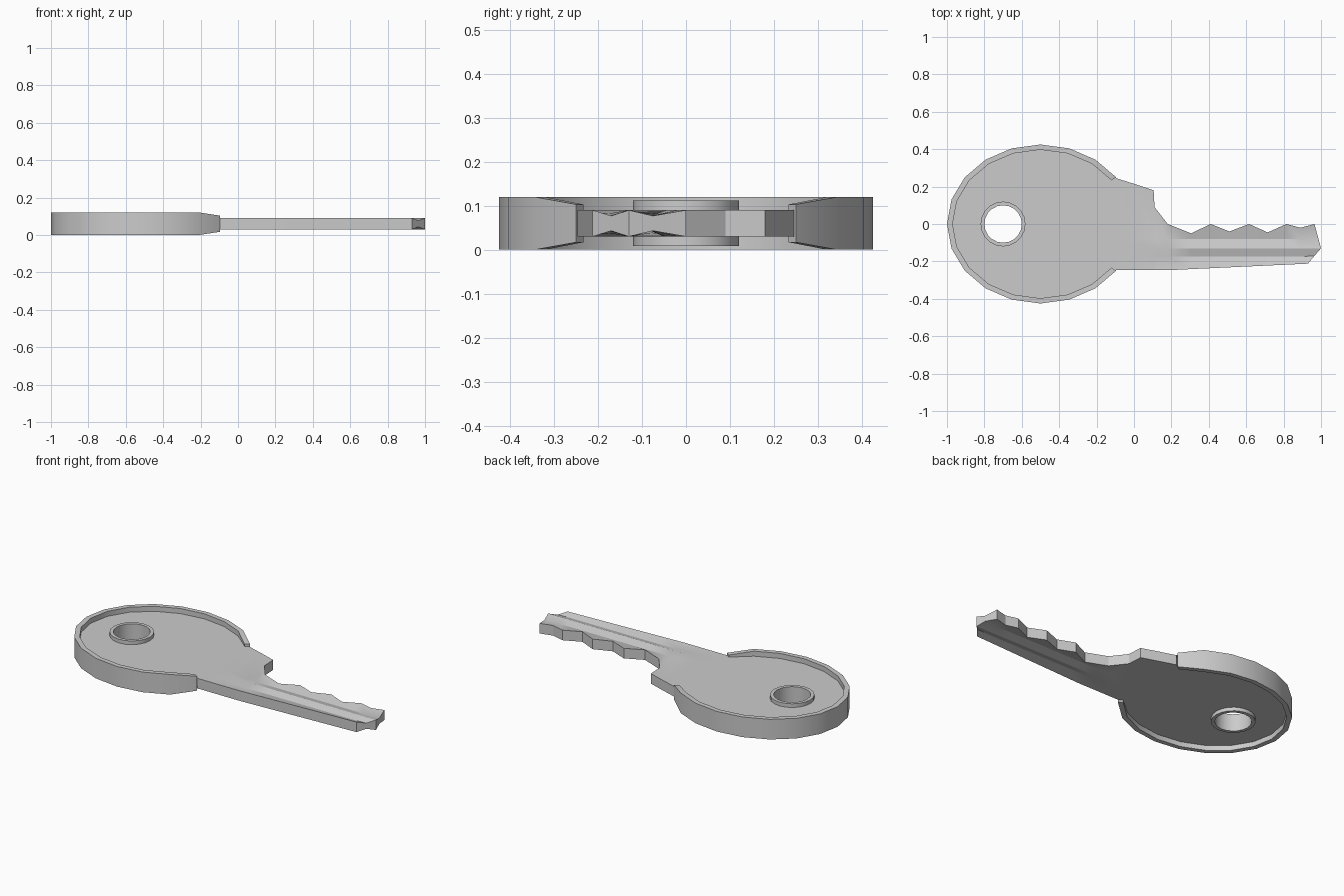
import bpy, bmesh
from math import cos, sin, pi, radians

if "Cube" in bpy.data.objects:
    bpy.data.objects.remove(bpy.data.objects["Cube"])

MID = 0.06          # mid-plane height of the key
N = 20              # sides of the head and hole


def make(name, build):
    bm = bmesh.new()
    build(bm)
    bmesh.ops.recalc_face_normals(bm, faces=bm.faces)
    for f in bm.faces:
        f.smooth = True
    me = bpy.data.meshes.new(name)
    bm.to_mesh(me)
    bm.free()
    me.set_sharp_from_angle(angle=radians(25))
    ob = bpy.data.objects.new(name, me)
    bpy.context.collection.objects.link(ob)
    return ob


def oval(i, rx, ry, cx):
    a = 2 * pi * i / N
    return cx + rx * cos(a), ry * sin(a)


def sweep(bm, sections, closed):
    """Skin a list of closed cross-sections."""
    loops = [[bm.verts.new(p) for p in s] for s in sections]
    count, m = len(loops), len(loops[0])
    for i in range(count if closed else count - 1):
        a, b = loops[i], loops[(i + 1) % count]
        for j in range(m):
            k = (j + 1) % m
            bm.faces.new((a[j], a[k], b[k], b[j]))
    return loops


def section(outer, inner, h):
    return [(*outer, MID - h), (*outer, MID + h), (*inner, MID + h), (*inner, MID - h)]


# Raised rim around the head, open where the blade joins, tapered at its ends
def rim(bm):
    secs = []
    for i in range(2, N - 1):
        h = 0.043 if i in (2, N - 2) else 0.06
        secs.append(section(oval(i, 0.5, 0.425, -0.5), oval(i, 0.47, 0.397, -0.5), h))
    loops = sweep(bm, secs, False)
    bm.faces.new(loops[0])
    bm.faces.new(loops[-1])


# Collar around the key-ring hole
def collar(bm):
    sweep(bm, [section(oval(i, 0.12, 0.12, -0.7), oval(i, 0.1, 0.1, -0.7), 0.052)
               for i in range(N)], True)


# Thin web of the head, both faces, with the hole left open
def web(bm):
    for z in (MID - 0.03, MID + 0.03):
        out, hole = [], []
        for i in range(N):
            if 2 < i < N - 2:
                x, y = oval(i, 0.47, 0.397, -0.5)
            else:
                x, y = oval(i, 0.5, 0.425, -0.5)
            out.append(bm.verts.new((min(x, -0.0955), y, z)))
            hole.append(bm.verts.new((*oval(i, 0.11, 0.11, -0.7), z)))
        faces = []
        for i in range(N):
            j = (i + 1) % N
            faces.append(bm.faces.new((out[i], out[j], hole[j], hole[i])))


# Shoulder and toothed blade: stations along x, grooved on both faces
def blade(bm):
    edge = [(-0.0955, 0.245), (0, 0.215), (0.105, 0.18), (0.11, 0.09), (0.18, 0),
            (0.305, -0.05), (0.41, 0), (0.51, -0.04), (0.615, 0), (0.715, -0.045),
            (0.815, 0), (0.89, -0.02)]
    rows = []
    for x, top in edge:
        low = -0.247 + 0.035 * max(0, (x - 0.18) / 0.75)
        rows.append([(x, top), (x, -0.08), (x, -0.13), (x, -0.175), (x, low)])
    rows.append([(0.965, 0), (0.985, -0.075), (1, -0.13), (0.965, -0.17), (0.93, -0.212)])
    secs = []
    for r in rows:
        g = 0.013 * min(1, max(0, r[0][0] / 0.18))
        hs = [0.03, 0.03 - g, 0.03, 0.03 - g, 0.03]
        up = [(x, y, MID + h) for (x, y), h in zip(r, hs)]
        dn = [(x, y, MID - h) for (x, y), h in zip(r, hs)]
        secs.append(up + dn[::-1])
    loops = sweep(bm, secs, False)
    tip = loops[-1]
    for j in range(4):
        bm.faces.new((tip[j], tip[j + 1], tip[8 - j], tip[9 - j]))


make("head_rim", rim)
make("hole_collar", collar)
web_ob = make("head_web", web)
make("blade", blade)

# Make the two web sheets face outwards
for p in [web_ob.data]:
    bm = bmesh.new()
    bm.from_mesh(p)
    for f in bm.faces:
        if f.normal.z * (f.calc_center_median().z - MID) < 0:
            f.normal_flip()
    bm.to_mesh(p)
    bm.free()
